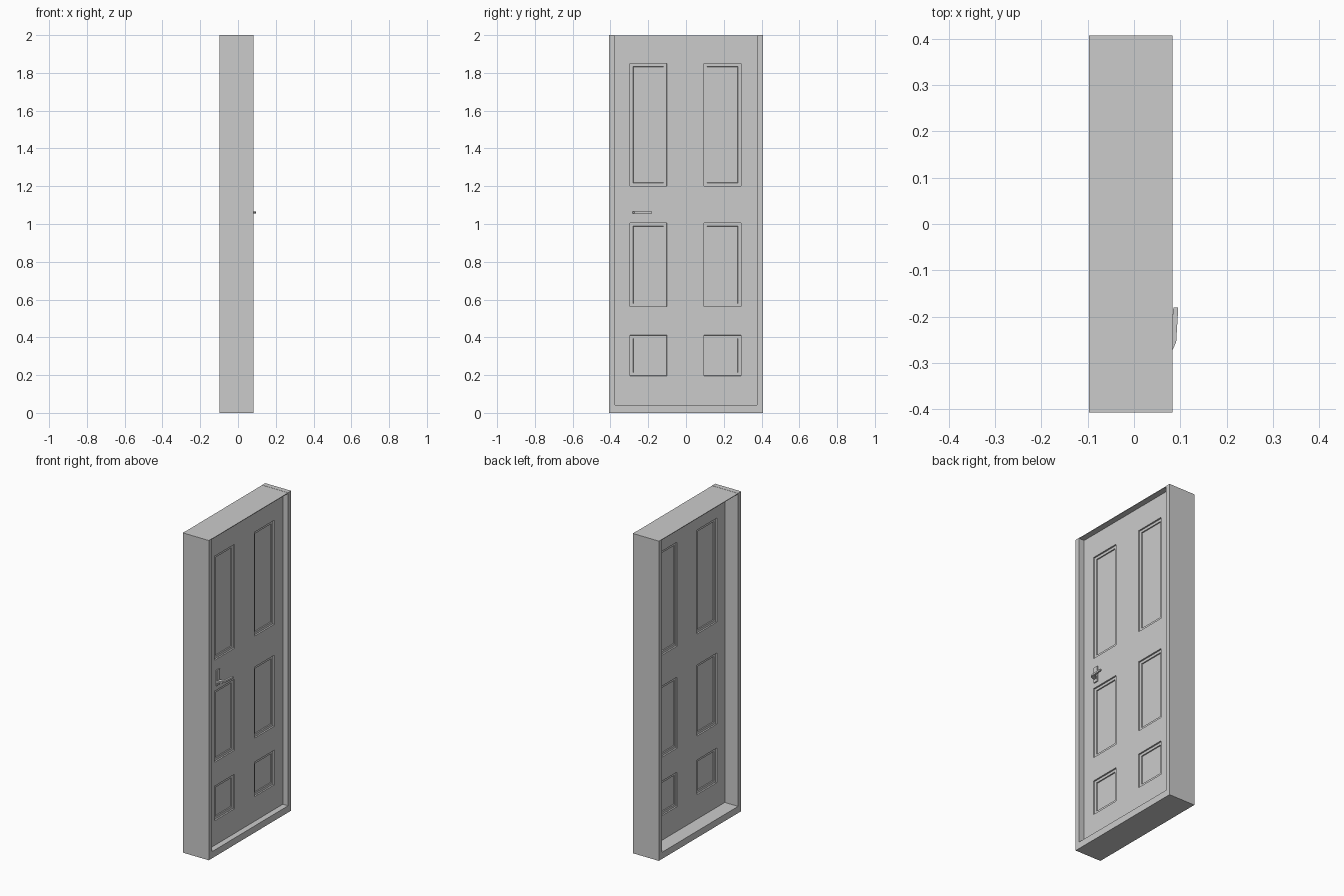
import bpy, bmesh

if "Cube" in bpy.data.objects:
    bpy.data.objects.remove(bpy.data.objects["Cube"])

X0, X1 = -0.097, 0.083      # frame depth
Y, YI = 0.407, 0.376        # frame outer / inner half width
SILL = 0.042


def finish(bm, name):
    bmesh.ops.recalc_face_normals(bm, faces=bm.faces)
    me = bpy.data.meshes.new(name)
    bm.to_mesh(me)
    bm.free()
    ob = bpy.data.objects.new(name, me)
    bpy.context.collection.objects.link(ob)
    return ob


def box(name, lo, hi):
    bm = bmesh.new()
    bmesh.ops.create_cube(bm, size=1)
    for v in bm.verts:
        v.co = [(a + b) / 2 + c * (b - a) for a, b, c in zip(lo, hi, v.co)]
    return finish(bm, name)


def extruded(name, profile, z0, z1):
    bm = bmesh.new()
    face = bm.faces.new([bm.verts.new((x, y, z0)) for x, y in profile])
    top = bmesh.ops.extrude_face_region(bm, geom=[face])["geom"]
    for v in top:
        if isinstance(v, bmesh.types.BMVert):
            v.co.z = z1
    return finish(bm, name)


# Frame: two jambs, sill and a thin head strip
for side, s in (("left", -1), ("right", 1)):
    a, b = sorted((s * Y, s * YI))
    box("jamb_" + side, (X0, a, 0), (X1, b, 2))
box("sill", (X0, -YI, 0), (X1, YI, SILL))
box("head_strip", (X0, -YI, 1.995), (X1, YI, 1.999))

# Door leaf: slab cut into a grid, with six cells recessed on both faces
ys = [-YI, -0.297, -0.101, 0.094, 0.292, YI]
zs = [SILL, 0.196, 0.412, 0.562, 1.006, 1.20, 1.85, 1.995]
bm = bmesh.new()
panels = []
for x, flip in ((0.047, False), (-0.005, True)):
    grid = [[bm.verts.new((x, y, z)) for z in zs] for y in ys]
    for i in range(len(ys) - 1):
        for k in range(len(zs) - 1):
            q = [grid[i][k], grid[i + 1][k], grid[i + 1][k + 1], grid[i][k + 1]]
            f = bm.faces.new(q[::-1] if flip else q)
            if i % 2 == 1 and k % 2 == 1:
                panels.append(f)
rim = [e for e in bm.edges if e.is_boundary]
bmesh.ops.bridge_loops(bm, edges=rim)
bm.normal_update()
for t, d in ((0.002, -0.008), (0.022, 0), (0.002, -0.006)):
    bmesh.ops.inset_individual(bm, faces=panels, thickness=t, depth=d)
finish(bm, "door_leaf")

# Handle on the front face: back plate and bent lever
box("handle_plate", (0.046, -0.287, 1.036), (0.054, -0.257, 1.133))
extruded("handle_lever",
         [(0.05, -0.285), (0.083, -0.272), (0.091, -0.255), (0.0955, -0.18),
          (0.085, -0.18), (0.079, -0.247), (0.05, -0.262)],
         1.055, 1.066)
